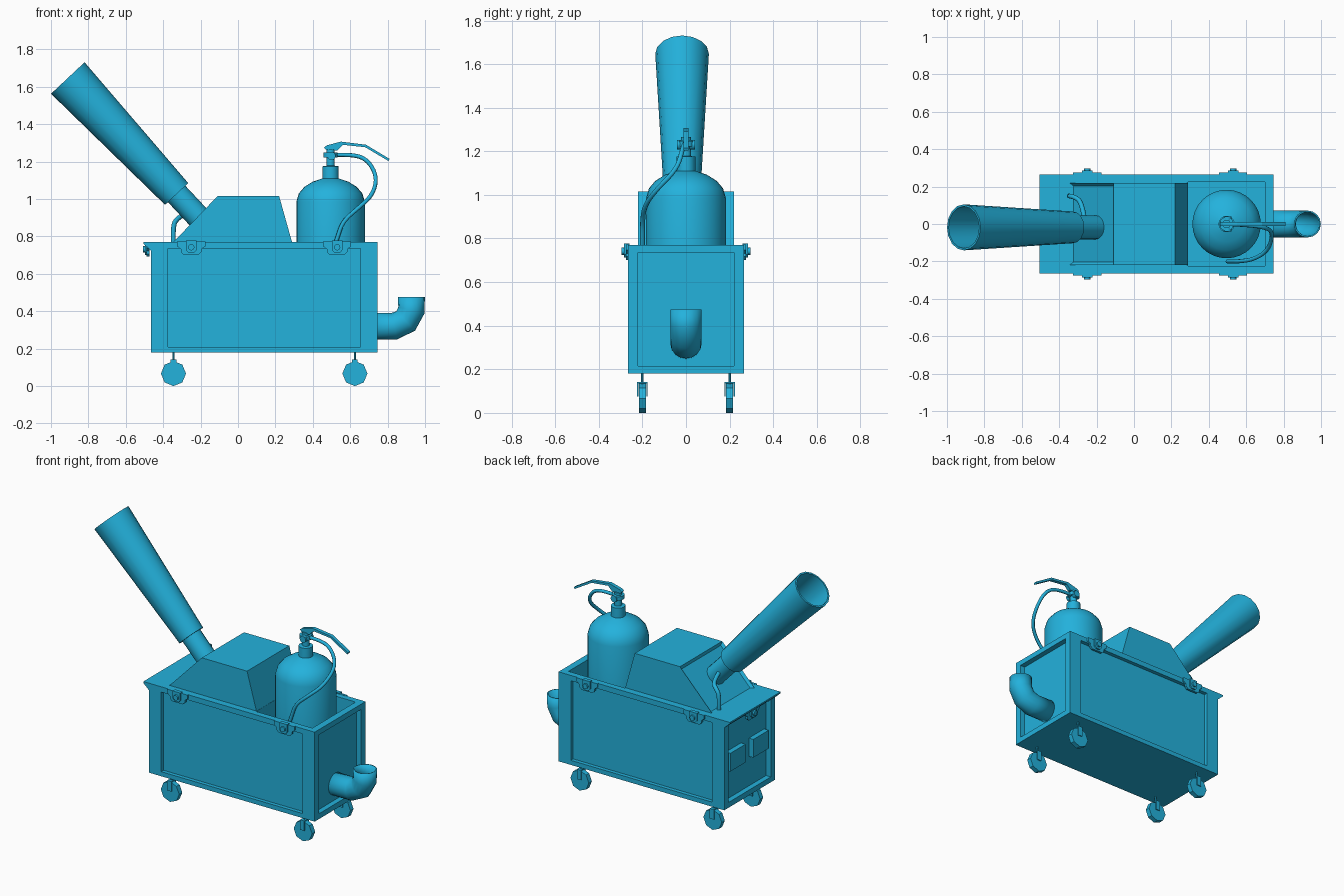
import bpy, bmesh, math
from mathutils import Vector, Matrix

old = bpy.data.objects.get("Cube")
if old:
    bpy.data.objects.remove(old)

COLOUR = (0.017, 0.445, 0.72, 1)
blue = bpy.data.materials.new("sky blue")
blue.use_nodes = True
blue.diffuse_color = COLOUR
blue.node_tree.nodes["Principled BSDF"].inputs["Base Color"].default_value = COLOUR


def activate(ob):
    bpy.ops.object.select_all(action="DESELECT")
    ob.select_set(True)
    bpy.context.view_layer.objects.active = ob


def finish(name, bm, smooth=False):
    bmesh.ops.recalc_face_normals(bm, faces=bm.faces)
    mesh = bpy.data.meshes.new(name)
    bm.to_mesh(mesh)
    bm.free()
    mesh.materials.append(blue)
    ob = bpy.data.objects.new(name, mesh)
    bpy.context.collection.objects.link(ob)
    if smooth:
        activate(ob)
        bpy.ops.object.shade_smooth_by_angle(angle=math.radians(35))
    return ob


def box(name, lo, hi):
    lo, hi = Vector(lo), Vector(hi)
    bm = bmesh.new()
    bmesh.ops.create_cube(bm, size=1, matrix=Matrix.Translation((lo + hi) / 2)
                          @ Matrix.Diagonal((*(hi - lo), 1)))
    return finish(name, bm)


def prism(name, profile, y0, y1, edit=None):
    """Extrude an x-z outline along y."""
    bm = bmesh.new()
    face = bm.faces.new([bm.verts.new((x, y0, z)) for x, z in profile])
    new = bmesh.ops.extrude_face_region(bm, geom=[face])["geom"]
    bmesh.ops.translate(bm, vec=(0, y1 - y0, 0),
                        verts=[g for g in new if isinstance(g, bmesh.types.BMVert)])
    bmesh.ops.recalc_face_normals(bm, faces=bm.faces)
    if edit:
        edit(bm)
    return finish(name, bm)


def lathe(name, profile, origin, axis=(0, 0, 1), sides=32):
    """Revolve (radius, height) points about an axis through origin."""
    bm = bmesh.new()
    verts = [bm.verts.new((r, 0, h)) for r, h in profile]
    edges = [bm.edges.new(pair) for pair in zip(verts, verts[1:])]
    bmesh.ops.spin(bm, geom=verts + edges, axis=(0, 0, 1), cent=(0, 0, 0),
                   angle=math.tau, steps=sides)
    bmesh.ops.remove_doubles(bm, verts=bm.verts, dist=0.0005)
    turn = Vector((0, 0, 1)).rotation_difference(Vector(axis)).to_matrix().to_4x4()
    bm.transform(Matrix.Translation(origin) @ turn)
    return finish(name, bm, True)


def disc(name, radius, depth, centre, axis, sides=16):
    h = depth / 2
    return lathe(name, [(0, -h), (radius, -h), (radius, h), (0, h)], centre, axis, sides)


def tube(name, points, radius, kind="NURBS", caps=True):
    curve = bpy.data.curves.new(name, "CURVE")
    curve.dimensions = "3D"
    curve.bevel_depth = radius
    curve.bevel_resolution = 6 if kind == "POLY" else 2
    curve.use_fill_caps = caps
    curve.resolution_u = 5
    line = curve.splines.new(kind)
    line.points.add(len(points) - 1)
    for p, co in zip(line.points, points):
        p.co = (*co, 1)
    if kind == "NURBS":
        line.order_u = 3
        line.use_endpoint_u = True
    curve.materials.append(blue)
    ob = bpy.data.objects.new(name, curve)
    bpy.context.collection.objects.link(ob)
    activate(ob)
    bpy.ops.object.convert(target="MESH")
    bpy.ops.object.shade_smooth_by_angle(angle=math.radians(50))
    return bpy.context.object


# Cart body with recessed panels and an open well for the tank
body = box("cart_body", (-0.465, -0.265, 0.18), (0.745, 0.265, 0.77))
cuts = [((0.29, -0.225, 0.6), (0.70, 0.225, 0.9)),
        ((0.71, -0.22, 0.215), (0.9, 0.22, 0.735)),
        ((-0.6, -0.22, 0.215), (-0.43, 0.22, 0.735)),
        ((-0.375, -0.4, 0.21), (0.655, -0.24, 0.735)),
        ((-0.375, 0.24, 0.21), (0.655, 0.4, 0.735))]
for lo, hi in cuts:
    cutter = box("panel_cutter", lo, hi)
    cutter.hide_render = True
    mod = body.modifiers.new("recess", "BOOLEAN")
    mod.operation = "DIFFERENCE"
    mod.solver = "EXACT"
    mod.object = cutter
    activate(body)
    bpy.ops.object.modifier_apply(modifier=mod.name)
    bpy.data.objects.remove(cutter)


# Sloped housing with an inset panel under the horn
def inset_slope(bm):
    slope = [f for f in bm.faces if f.normal.x < -0.3]
    bmesh.ops.inset_region(bm, faces=slope, thickness=0.022, depth=-0.015)


prism("housing", [(-0.35, 0.765), (-0.11, 1.015), (0.22, 1.015), (0.29, 0.765)],
      -0.22, 0.22, inset_slope)

# Horn: narrow neck and flared hollow barrel
base, mouth = Vector((-0.328, -0.018, 1.027)), Vector((-0.91, -0.018, 1.647))
along = (mouth - base).normalized()
length = (mouth - base).length
lathe("horn_barrel", [(0, 0), (0.085, 0), (0.123, length), (0.112, length),
                      (0.092, 0.3), (0, 0.3)], base, along, 16)
lathe("horn_neck", [(0, -0.2), (0.064, -0.2), (0.064, 0.02), (0, 0.02)], base, along, 16)
tube("horn_hose", [(-0.345, 0.15, 0.76), (-0.35, 0.15, 0.86), (-0.32, 0.145, 0.9),
                   (-0.28, 0.12, 0.92), (-0.265, 0.03, 0.95)], 0.013)

# Pressure tank with neck and valve
lathe("tank", [(0, 0.6), (0.183, 0.6), (0.183, 0.985), (0.17, 1.03), (0.14, 1.065),
               (0.095, 1.093), (0.043, 1.11), (0.043, 1.175), (0.022, 1.178),
               (0.022, 1.265), (0, 1.265)], (0.495, 0, 0))
disc("valve_collar", 0.038, 0.025, (0.495, 0, 1.235), (0, 0, 1))
for side in (-1, 1):
    disc("valve_knob", 0.022, 0.025, (0.5, side * 0.028, 1.23), (0, 1, 0), 12)
prism("lever", [(0.46, 1.275), (0.475, 1.287), (0.55, 1.307), (0.685, 1.29), (0.81, 1.215),
                (0.805, 1.203), (0.68, 1.277), (0.56, 1.29), (0.53, 1.26), (0.48, 1.255)],
      -0.012, 0.012)
tube("tank_hose", [(0.5, 0, 1.235), (0.6, -0.005, 1.24), (0.69, -0.015, 1.215),
                   (0.745, -0.04, 1.12), (0.72, -0.14, 1.02), (0.64, -0.19, 0.95),
                   (0.56, -0.2, 0.88), (0.53, -0.2, 0.79), (0.5, -0.2, 0.7)], 0.011)

# Outlet elbow, open at the top
elbow = tube("outlet_elbow", [(0.7, 0, 0.32), (0.835, 0, 0.32), (0.897, 0, 0.348),
                              (0.927, 0, 0.405), (0.927, 0, 0.475)], 0.072, "POLY", False)
wall = elbow.modifiers.new("wall", "SOLIDIFY")
wall.thickness = 0.008

# Lip and two blocks on the horn end
prism("end_lip", [(-0.46, 0.77), (-0.505, 0.77), (-0.505, 0.76), (-0.46, 0.72)], -0.265, 0.265)
for side in (-1, 1):
    y = sorted((side * 0.04, side * 0.2))
    box("end_block", (-0.463, y[0], 0.41), (-0.42, y[1], 0.53))


# Latches: stepped bracket, lug and pivot, built facing the front then turned
def latch(place):
    bracket = [(-0.075, 0.03), (-0.075, 0.005), (-0.055, -0.01), (-0.055, -0.025),
               (-0.04, -0.04), (0.04, -0.04), (0.055, -0.025), (0.055, -0.01),
               (0.075, 0.005), (0.075, 0.03)]
    lug = [(-0.028, 0.035), (-0.028, -0.015), (-0.014, -0.03),
           (0.014, -0.03), (0.028, -0.015), (0.028, 0.035)]
    parts = [prism("latch_bracket", bracket, -0.01, 0.005),
             prism("latch_lug", lug, -0.02, 0.005),
             disc("latch_pivot", 0.017, 0.035, (0, -0.013, 0), (0, 1, 0), 12)]
    for ob in parts:
        ob.data.transform(place)


for x in (-0.25, 0.53):
    front = Matrix.Translation((x, -0.265, 0.742))
    latch(front)
    latch(Matrix.Rotation(math.pi, 4, "Z") @ Matrix.Translation((-x, -0.265, 0.742)))
latch(Matrix.Translation((-0.478, 0, 0.732)) @ Matrix.Rotation(-math.pi / 2, 4, "Z"))

# Casters
for x in (-0.345, 0.625):
    for y in (-0.2, 0.2):
        disc("caster_wheel", 0.067, 0.032, (x, y, 0.067), (0, 1, 0), 8)
        disc("caster_stem", 0.006, 0.06, (x, y, 0.16), (0, 0, 1), 8)
        box("caster_fork_top", (x - 0.015, y - 0.024, 0.134), (x + 0.015, y + 0.024, 0.141))
        for side in (-1, 1):
            c = y + side * 0.021
            box("caster_fork_arm", (x - 0.015, c - 0.003, 0.075), (x + 0.015, c + 0.003, 0.138))
